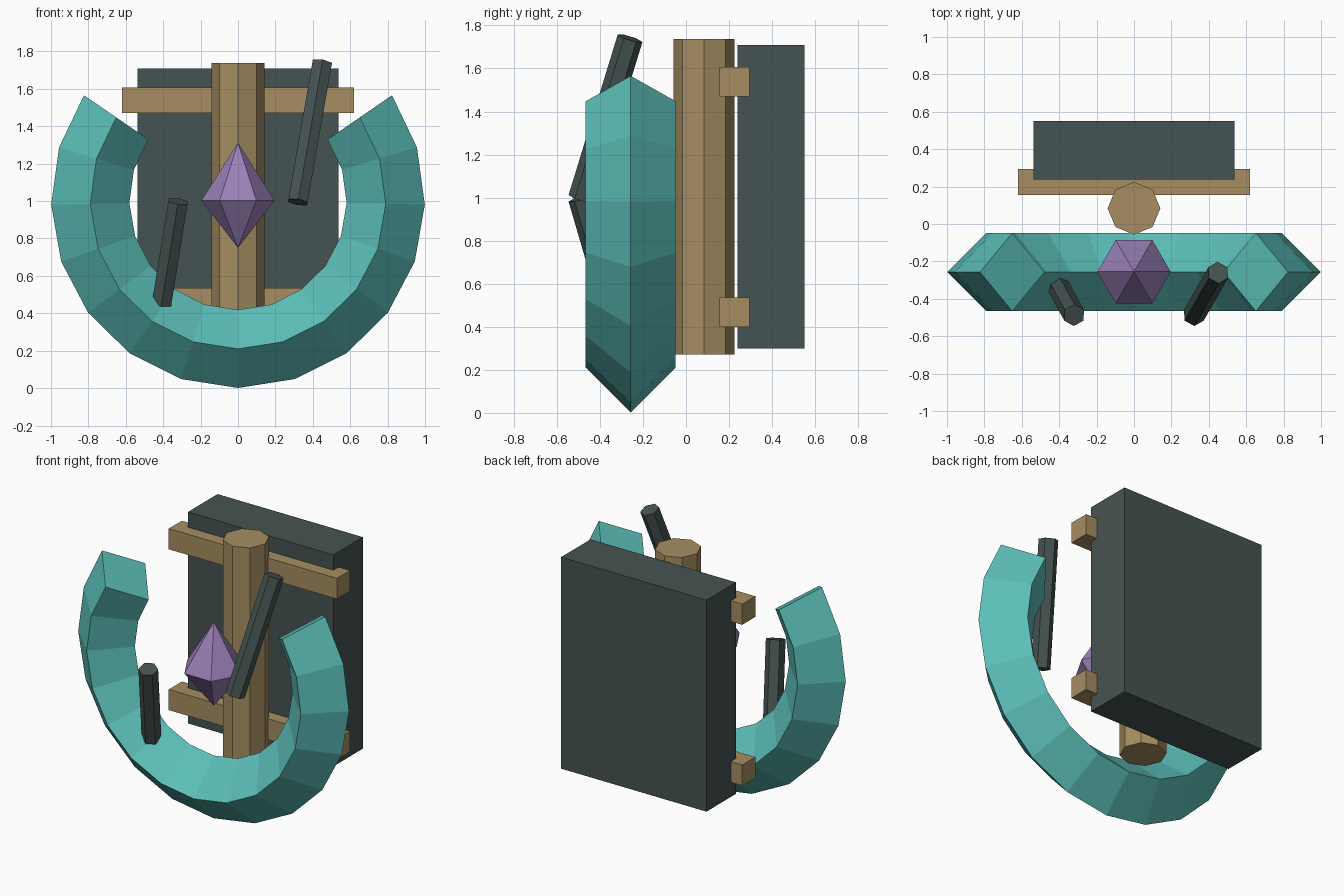
import bpy, bmesh
from math import sin, cos, pi, radians
from mathutils import Vector, Matrix

cube = bpy.data.objects.get("Cube")
if cube:
    bpy.data.objects.remove(cube, do_unlink=True)


def material(name, rgb):
    m = bpy.data.materials.new(name)
    m.use_nodes = True
    m.diffuse_color = (*rgb, 1)
    m.node_tree.nodes["Principled BSDF"].inputs["Base Color"].default_value = (*rgb, 1)
    return m


TEAL = material("teal", (0.107, 0.52, 0.485))
WOOD = material("tan_wood", (0.38, 0.27, 0.12))
SLATE = material("dark_slate", (0.06, 0.087, 0.084))
PURPLE = material("purple_crystal", (0.323, 0.216, 0.479))


def finish(name, bm, mat):
    bmesh.ops.recalc_face_normals(bm, faces=bm.faces[:])
    mesh = bpy.data.meshes.new(name)
    bm.to_mesh(mesh)
    bm.free()
    mesh.materials.append(mat)
    obj = bpy.data.objects.new(name, mesh)
    bpy.context.collection.objects.link(obj)
    return obj


def box(name, low, high, mat):
    low, high = Vector(low), Vector(high)
    bm = bmesh.new()
    bmesh.ops.create_cube(bm, size=1, matrix=Matrix.Translation((low + high) / 2)
                          @ Matrix.Diagonal((*(high - low), 1)))
    return finish(name, bm, mat)


def loft(name, rings, mat):
    """Skin equal-sized rings of points and cap both ends."""
    bm = bmesh.new()
    rows = [[bm.verts.new(p) for p in ring] for ring in rings]
    for a, b in zip(rows, rows[1:]):
        for i in range(len(a)):
            j = (i + 1) % len(a)
            bm.faces.new((a[i], a[j], b[j], b[i]))
    bm.faces.new(rows[0])
    bm.faces.new(rows[-1])
    return finish(name, bm, mat)


def rod(name, start, end, radius, sides, mat):
    start, end = Vector(start), Vector(end)
    axis = (end - start).normalized()
    side = Vector((0, 1, 0))
    side = (side - axis * side.dot(axis)).normalized()
    other = axis.cross(side)
    rings = [[c + radius * (side * cos(2 * pi * i / sides) + other * sin(2 * pi * i / sides))
              for i in range(sides)] for c in (start, end)]
    return loft(name, rings, mat)


# Open ring with a diamond cross-section
MAJOR, MINOR, RING_Y, SEGMENTS, HALF_ARC = 0.79, 0.209, -0.257, 14, radians(124.5)
sections = []
for k in range(SEGMENTS + 1):
    a = HALF_ARC * (2 * k / SEGMENTS - 1)
    section = []
    for q in range(4):
        r = MAJOR + MINOR * cos(q * pi / 2)
        section.append((r * sin(a), RING_Y + MINOR * sin(q * pi / 2), 1 - r * cos(a)))
    sections.append(section)
loft("open_ring", sections, TEAL)

# Back slab, post and crossbars
box("back_slab", (-0.536, 0.239, 0.3), (0.536, 0.55, 1.71), SLATE)
rod("post", (0, 0.084, 0.272), (0, 0.084, 1.737), 0.141, 8, WOOD)
for name, z in (("lower_crossbar", 0.398), ("upper_crossbar", 1.47)):
    box(name, (-0.62, 0.156, z), (0.62, 0.294, z + 0.138), WOOD)

# Six-sided crystal floating in the ring
bm = bmesh.new()
top, bottom = bm.verts.new((0, -0.255, 1.312)), bm.verts.new((0, -0.255, 0.75))
belt = [bm.verts.new((0.196 * cos(i * pi / 3), -0.255 + 0.196 * sin(i * pi / 3), 1.003))
        for i in range(6)]
for i in range(6):
    for tip in (top, bottom):
        bm.faces.new((belt[i], belt[(i + 1) % 6], tip))
finish("crystal", bm, PURPLE)

# Slanted dark rods
rod("left_rod", (0.32, -0.488, 0.995), (0.45, -0.26, 1.74), 0.06, 6, SLATE)
rod("right_rod", (-0.32, -0.488, 0.998), (-0.408, -0.328, 0.452), 0.06, 6, SLATE)
